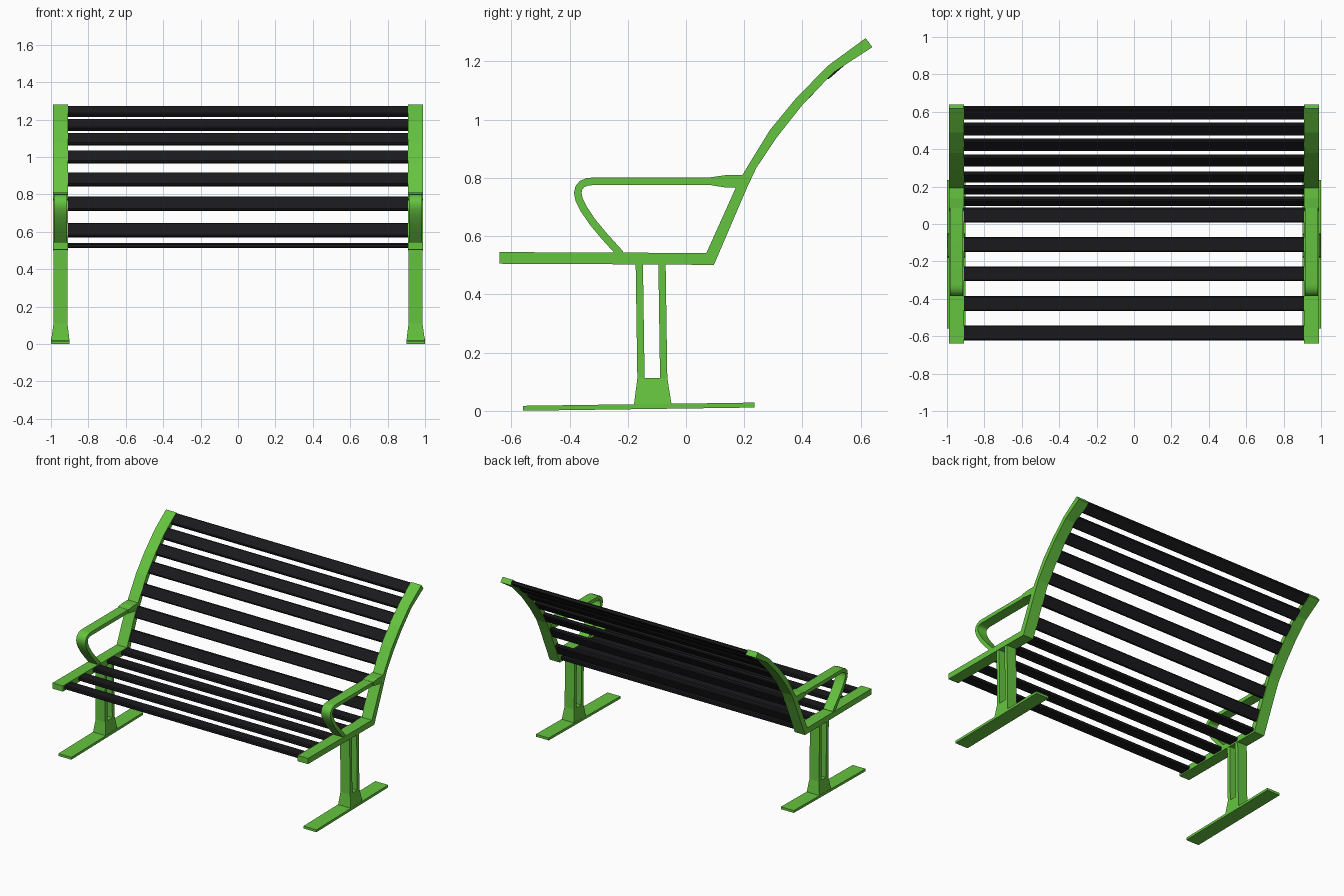
import bpy, bmesh, math
from mathutils import Vector

if "Cube" in bpy.data.objects:
    bpy.data.objects.remove(bpy.data.objects["Cube"])


def material(name, color):
    m = bpy.data.materials.new(name)
    m.diffuse_color = color
    m.use_nodes = True
    m.node_tree.nodes["Principled BSDF"].inputs["Base Color"].default_value = m.diffuse_color
    return m


GREEN = material("green_paint", (0.13, 0.55, 0.05, 1))
BLACK = material("black_slat", (0.01, 0.01, 0.012, 1))


def finish(name, bm, mat, mirror=True, smooth=False):
    bmesh.ops.recalc_face_normals(bm, faces=bm.faces)
    me = bpy.data.meshes.new(name)
    bm.to_mesh(me)
    bm.free()
    me.materials.append(mat)
    ob = bpy.data.objects.new(name, me)
    bpy.context.collection.objects.link(ob)
    if mirror:
        ob.modifiers.new("Mirror", 'MIRROR')
    if smooth:
        bpy.ops.object.select_all(action='DESELECT')
        ob.select_set(True)
        bpy.context.view_layer.objects.active = ob
        bpy.ops.object.shade_smooth_by_angle(angle=math.radians(40))
    return ob


def loft(name, sections, mat, **kw):
    """Skin a row of four-cornered sections and cap both ends."""
    bm = bmesh.new()
    rings = [[bm.verts.new(p) for p in s] for s in sections]
    for a, b in zip(rings, rings[1:]):
        for i in range(4):
            j = (i + 1) % 4
            bm.faces.new((a[i], a[j], b[j], b[i]))
    bm.faces.new(rings[0])
    bm.faces.new(rings[-1])
    return finish(name, bm, mat, **kw)


def band(name, pairs, x0, x1, mat, **kw):
    """Flat band across x; each pair gives its two edges as (y, z)."""
    return loft(name, [[(x0, *a), (x1, *a), (x1, *b), (x0, *b)] for a, b in pairs], mat, **kw)


def offset_pairs(path, half):
    pts = [Vector(p) for p in path]
    out = []
    for i, p in enumerate(pts):
        t = (pts[min(i + 1, len(pts) - 1)] - pts[max(i - 1, 0)]).normalized()
        n = Vector((-t.y, t.x)) * half
        out.append((p + n, p - n))
    return out


# side frame: seat rail running into the curved back
band("side_frame", [
    ((-0.64, 0.545), (-0.64, 0.505)), ((-0.20, 0.543), (-0.20, 0.503)),
    ((0.07, 0.542), (0.096, 0.501)), ((0.18, 0.786), (0.209, 0.765)),
    ((0.213, 0.842), (0.242, 0.835)), ((0.288, 0.964), (0.314, 0.942)),
    ((0.38, 1.076), (0.402, 1.053)), ((0.49, 1.187), (0.508, 1.163)),
    ((0.617, 1.28), (0.64, 1.249))], 0.91, 0.99, GREEN)

# armrest loop and its thicker fitting at the back
arm = [(0.10, 0.788), (-0.32, 0.788), (-0.34, 0.786), (-0.357, 0.779), (-0.368, 0.766),
       (-0.372, 0.748), (-0.367, 0.725), (-0.35, 0.691), (-0.32, 0.647),
       (-0.28, 0.599), (-0.225, 0.538)]
band("armrest", offset_pairs(arm, 0.013), 0.913, 0.985, GREEN, smooth=True)
band("armrest_fitting", [
    ((0.085, 0.802), (0.085, 0.775)), ((0.135, 0.809), (0.135, 0.767)),
    ((0.20, 0.809), (0.20, 0.765))], 0.908, 0.99, GREEN)

# twin leg posts, slightly raked
for name, top, low in (("front_post", -0.173, -0.167), ("rear_post", -0.095, -0.089)):
    band(name, [((top, 0.51), (top + 0.025, 0.51)), ((low, 0.10), (low + 0.025, 0.10))],
         0.912, 0.986, GREEN)

# flared leg base
loft("leg_base", [
    [(x0, y0, z), (x1, y0, z), (x1, y1, z), (x0, y1, z)]
    for x0, x1, y0, y1, z in ((0.90, 1.0, -0.18, -0.048, 0.012),
                              (0.912, 0.986, -0.167, -0.064, 0.112))], GREEN)

# long foot plate, tilted a little
band("foot", [((-0.56, 0.017), (-0.56, 0.0)), ((0.235, 0.028), (0.235, 0.011))],
     0.90, 1.0, GREEN)


def slat(name, y, z, angle, width=0.08, thick=0.026, b=0.006):
    w, t = width / 2, thick / 2
    outline = [(-w + b, -t), (w - b, -t), (w, -t + b), (w, t - b),
               (w - b, t), (-w + b, t), (-w, t - b), (-w, -t + b)]
    c, s = math.cos(angle), math.sin(angle)
    bm = bmesh.new()
    face = bm.faces.new([bm.verts.new((-0.915, y + u * c - v * s, z + u * s + v * c))
                         for u, v in outline])
    ext = bmesh.ops.extrude_face_region(bm, geom=[face], use_keep_orig=True)
    verts = [g for g in ext["geom"] if isinstance(g, bmesh.types.BMVert)]
    bmesh.ops.translate(bm, verts=verts, vec=(1.83, 0, 0))
    finish(name, bm, BLACK, mirror=False)


# seat slats
for i, y in enumerate((-0.582, -0.425, -0.266, -0.11, 0.047)):
    slat(f"seat_slat_{i + 1}", y, 0.526, 0)

# back slats following the curve
back = [(0.121, 0.608, 66), (0.183, 0.75, 65), (0.252, 0.88, 58), (0.339, 1.0, 51),
        (0.424, 1.094, 46), (0.508, 1.172, 41), (0.595, 1.243, 35)]
for i, (y, z, a) in enumerate(back):
    slat(f"back_slat_{i + 1}", y, z, math.radians(a))
